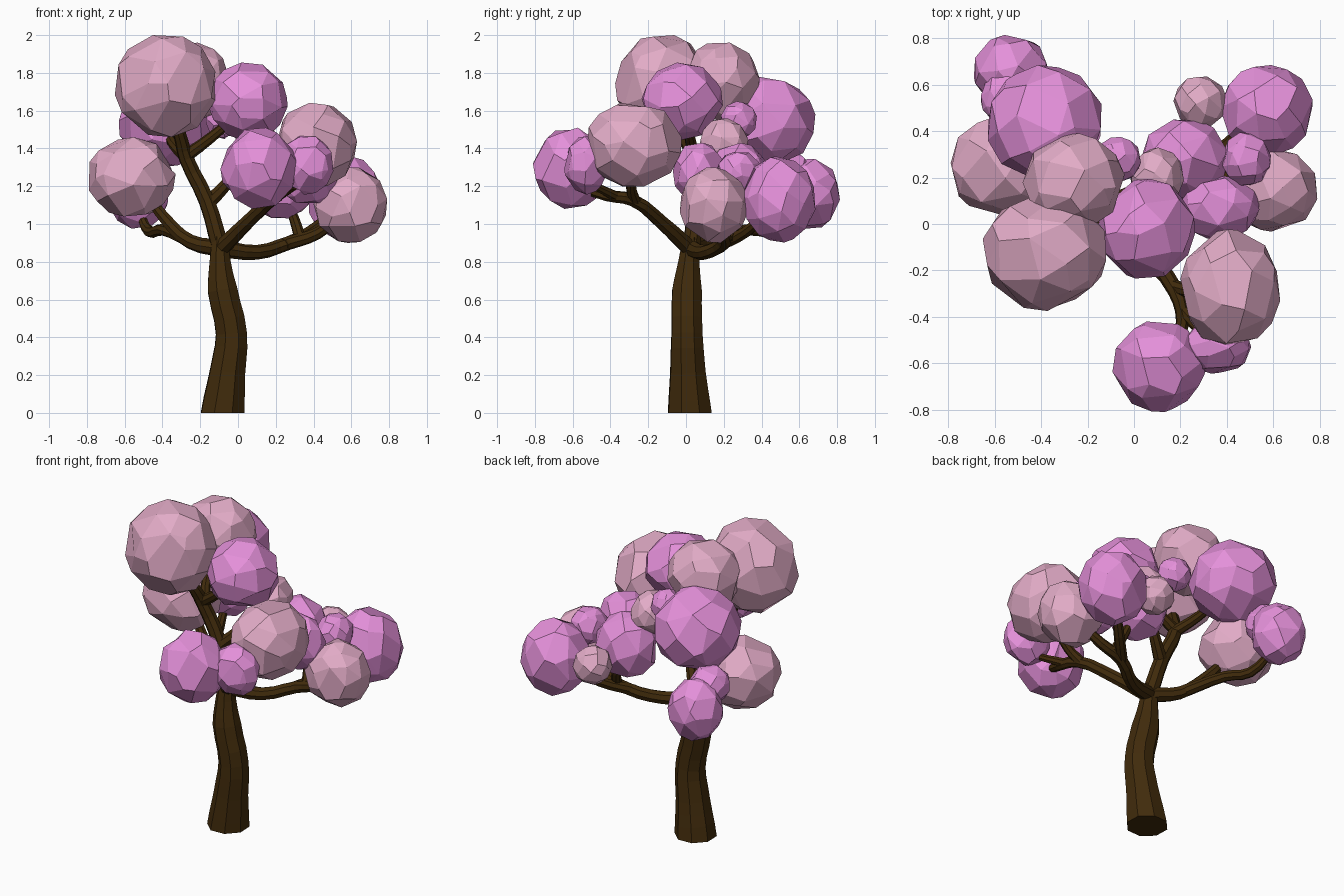
import bpy, bmesh, random
from mathutils import Vector, Euler

if "Cube" in bpy.data.objects:
    bpy.data.objects.remove(bpy.data.objects["Cube"])

random.seed(4)


def material(name, rgb):
    m = bpy.data.materials.new(name)
    m.diffuse_color = (*rgb, 1)
    m.use_nodes = True
    m.node_tree.nodes["Principled BSDF"].inputs["Base Color"].default_value = m.diffuse_color
    return m


BARK = material("dark_bark", (0.052, 0.024, 0.0035))
MAGENTA = material("orchid_blossom", (0.78, 0.28, 0.70))
PALE = material("pale_pink_blossom", (0.76, 0.41, 0.57))


def limb(name, points, res=3, thick=1.15):
    """Tapered eight-sided tube through points of (x, y, z, radius)."""
    cu = bpy.data.curves.new(name, 'CURVE')
    cu.dimensions = '3D'
    cu.bevel_depth = thick
    cu.bevel_resolution = 2
    cu.resolution_u = res
    cu.use_fill_caps = True
    sp = cu.splines.new('BEZIER')
    sp.bezier_points.add(len(points) - 1)
    for bp, (x, y, z, r) in zip(sp.bezier_points, points):
        bp.co = (x, y, z)
        bp.radius = r
        bp.handle_left_type = bp.handle_right_type = 'AUTO'
    sp.use_smooth = False
    cu.materials.append(BARK)
    ob = bpy.data.objects.new(name, cu)
    bpy.context.collection.objects.link(ob)
    bpy.ops.object.select_all(action='DESELECT')
    ob.select_set(True)
    bpy.context.view_layer.objects.active = ob
    bpy.ops.object.convert(target='MESH')
    me = bpy.context.object.data
    for p in me.polygons:
        p.use_smooth = False
    for v in me.vertices:          # keep the foot on the ground
        if v.co.z < 0.03:
            v.co.z = 0.0


def blossom(name, centre, radii, mat):
    """Irregular faceted ball fitted to the given centre and radii."""
    bm = bmesh.new()
    bmesh.ops.create_icosphere(bm, subdivisions=2, radius=1)
    rot = Euler([random.uniform(0, 6.28) for _ in range(3)]).to_matrix()
    for v in bm.verts:
        jit = Vector([random.uniform(-1, 1) for _ in range(3)]) * 0.17
        v.co = rot @ (v.co + jit).normalized()
    bmesh.ops.convex_hull(bm, input=bm.verts[:])
    bmesh.ops.dissolve_limit(bm, angle_limit=0.3, verts=bm.verts[:], edges=bm.edges[:])
    for i in range(3):
        lo = min(v.co[i] for v in bm.verts)
        hi = max(v.co[i] for v in bm.verts)
        for v in bm.verts:
            t = (v.co[i] - lo) / (hi - lo) * 2 - 1
            v.co[i] = centre[i] + t * radii[i]
    bmesh.ops.recalc_face_normals(bm, faces=bm.faces[:])
    me = bpy.data.meshes.new(name)
    bm.to_mesh(me)
    bm.free()
    me.materials.append(mat)
    bpy.context.collection.objects.link(bpy.data.objects.new(name, me))


# Trunk
limb("trunk", [(-.082, .02, 0, .124), (-.055, .01, .22, .1), (-.035, .005, .42, .088),
               (-.082, .005, .65, .084), (-.095, .015, .8, .06), (-.095, .025, .93, .042)],
     thick=1)

# Main branches and their forks
limb("right_branch", [(-.09, .03, .87, .04), (.1, .1, .85, .034), (.27, .2, .9, .032),
                      (.42, .2, .95, .028), (.55, .17, 1.05, .02)])
limb("right_back_fork", [(.24, .18, .89, .03), (.38, .32, .96, .027), (.52, .45, 1.08, .02)])
limb("right_upper_fork", [(.33, .22, .92, .028), (.3, .27, 1.02, .024), (.25, .3, 1.15, .018)])
limb("front_branch", [(-.09, .02, .87, .04), (.05, -.13, 1.01, .033), (.18, -.29, 1.13, .03),
                      (.21, -.42, 1.15, .026), (.16, -.58, 1.2, .018)])
limb("front_side_fork", [(.2, -.36, 1.14, .025), (.3, -.48, 1.2, .018)])
limb("front_upper_fork", [(.17, -.27, 1.12, .028), (.25, -.29, 1.19, .024), (.36, -.28, 1.3, .018)])
limb("upper_branch", [(-.095, .03, .88, .042), (-.165, .05, 1.12, .038), (-.275, .04, 1.35, .035),
                      (-.31, -.02, 1.48, .03), (-.36, -.08, 1.6, .02)])
limb("upper_inner_fork", [(-.16, .05, 1.11, .036), (-.08, .1, 1.19, .03), (.05, .17, 1.36, .02)])
limb("upper_right_fork", [(-.275, .04, 1.36, .03), (-.14, .02, 1.46, .025), (.0, 0, 1.58, .018)])
limb("upper_back_fork", [(-.26, .04, 1.34, .03), (-.34, .17, 1.42, .025), (-.38, .34, 1.5, .018)])
limb("left_branch", [(-.09, .03, .87, .04), (-.25, .11, .905, .034), (-.37, .2, 1.01, .03),
                     (-.5, .25, 1.18, .02)])
limb("left_back_fork", [(-.28, .14, .92, .03), (-.4, .34, .97, .027), (-.47, .48, .96, .026),
                        (-.52, .62, 1.06, .018)])

# Blossom clusters: centre, radii
magenta = [
    ((.055, -.02, 1.65), (.208, .215, .205)), ((.107, -.615, 1.295), (.2, .195, .215)),
    ((.36, -.53, 1.31), (.145, .115, .155)), ((.57, .49, 1.13), (.2, .195, .228)),
    ((.22, .28, 1.23), (.185, .17, .2)), ((.485, .28, 1.27), (.105, .115, .11)),
    ((.37, .07, 1.27), (.17, .14, .16)), ((-.07, .28, 1.55), (.1, .095, .1)),
    ((-.385, .435, 1.54), (.245, .25, .24)), ((-.53, .66, 1.16), (.16, .155, .185)),
    ((-.54, .54, 1.27), (.12, .12, .115)),
]
pale = [
    ((-.385, -.12, 1.73), (.267, .255, .27)), ((-.26, .185, 1.755), (.22, .205, .205)),
    ((.415, -.275, 1.42), (.215, .252, .222)), ((.595, .145, 1.1), (.195, .178, .2)),
    ((.285, .525, 1.17), (.115, .11, .115)), ((.1, .2, 1.43), (.115, .13, .13)),
    ((-.56, .25, 1.25), (.23, .215, .21)),
]
for label, mat, balls in (("magenta_blossom", MAGENTA, magenta), ("pale_blossom", PALE, pale)):
    for n, (c, r) in enumerate(balls, 1):
        blossom(f"{label}_{n}", c, r, mat)
